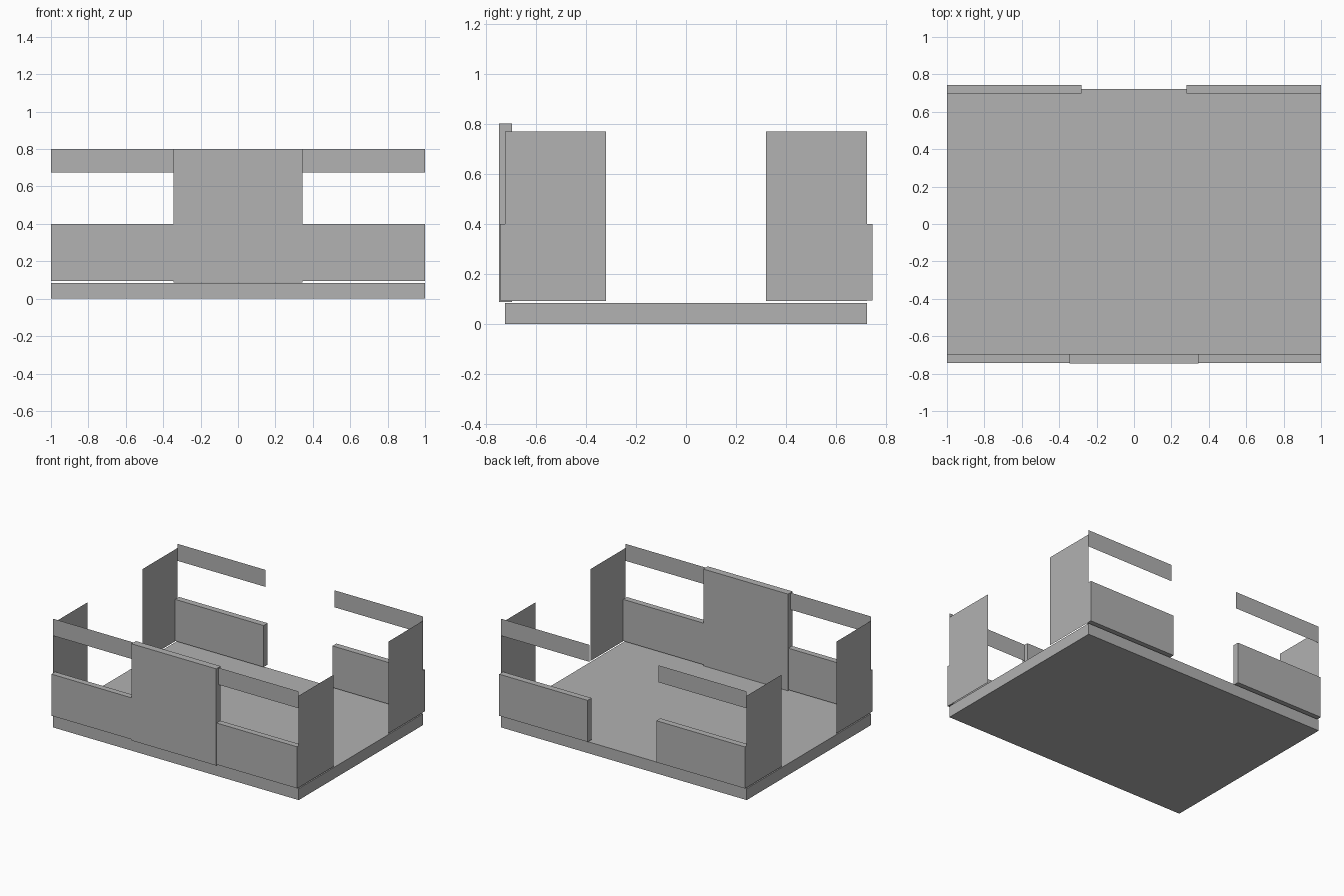
import bpy
import bmesh

default = bpy.data.objects.get("Cube")
if default:
    bpy.data.objects.remove(default, do_unlink=True)

# Single flat grey
GREY = (0.445, 0.445, 0.445, 1.0)
grey = bpy.data.materials.new("plain grey")
grey.use_nodes = True
grey.diffuse_color = GREY
grey.node_tree.nodes["Principled BSDF"].inputs["Base Color"].default_value = GREY


def finish(name, bm):
    mesh = bpy.data.meshes.new(name)
    bm.normal_update()
    bm.to_mesh(mesh)
    bm.free()
    mesh.materials.append(grey)
    obj = bpy.data.objects.new(name, mesh)
    bpy.context.collection.objects.link(obj)
    return obj


def block(name, x, y, z):
    """Solid box spanning the given (low, high) ranges."""
    bm = bmesh.new()
    bmesh.ops.create_cube(bm, size=1)
    for v in bm.verts:
        v.co = [r[0] if c < 0 else r[1] for c, r in zip(v.co, (x, y, z))]
    return finish(name, bm)


def sheet(name, start, end, z):
    """Upright single-face panel running between two plan points."""
    bm = bmesh.new()
    corners = [(*start, z[0]), (*end, z[0]), (*end, z[1]), (*start, z[1])]
    bm.faces.new([bm.verts.new(c) for c in corners])
    return finish(name, bm)


EDGE = 0.722      # half depth of the floor slab
DOOR = 0.345      # half width of the front centre panel
GAP = 0.28        # half width of the rear opening
WALL_Z = (0.094, 0.4)
BAND_Z = (0.675, 0.8)
SIDE_Z = (0.092, 0.768)

# Floor and tall front panel
block("floor_slab", (-1, 1), (-EDGE, EDGE), (0, 0.084))
block("front_centre_panel", (-DOOR, DOOR), (-0.746, -0.694), (0.088, 0.8))

# Low walls, upper bands and corner side panels, mirrored left and right
for side, s in (("left", 1), ("right", -1)):
    front_x = sorted((s * DOOR, s))
    back_x = sorted((s * GAP, s))
    block(f"front_low_wall_{side}", front_x, (-0.742, -0.698), WALL_Z)
    block(f"back_low_wall_{side}", back_x, (0.698, 0.744), WALL_Z)
    sheet(f"front_band_{side}", (front_x[0], -EDGE), (front_x[1], -EDGE), BAND_Z)
    sheet(f"back_band_{side}", (back_x[1], EDGE), (back_x[0], EDGE), BAND_Z)
    for end, e in (("front", -1), ("back", 1)):
        ys = sorted((e * 0.32, e * EDGE), reverse=s < 0)
        sheet(f"side_panel_{end}_{side}", (s, ys[0]), (s, ys[1]), SIDE_Z)
